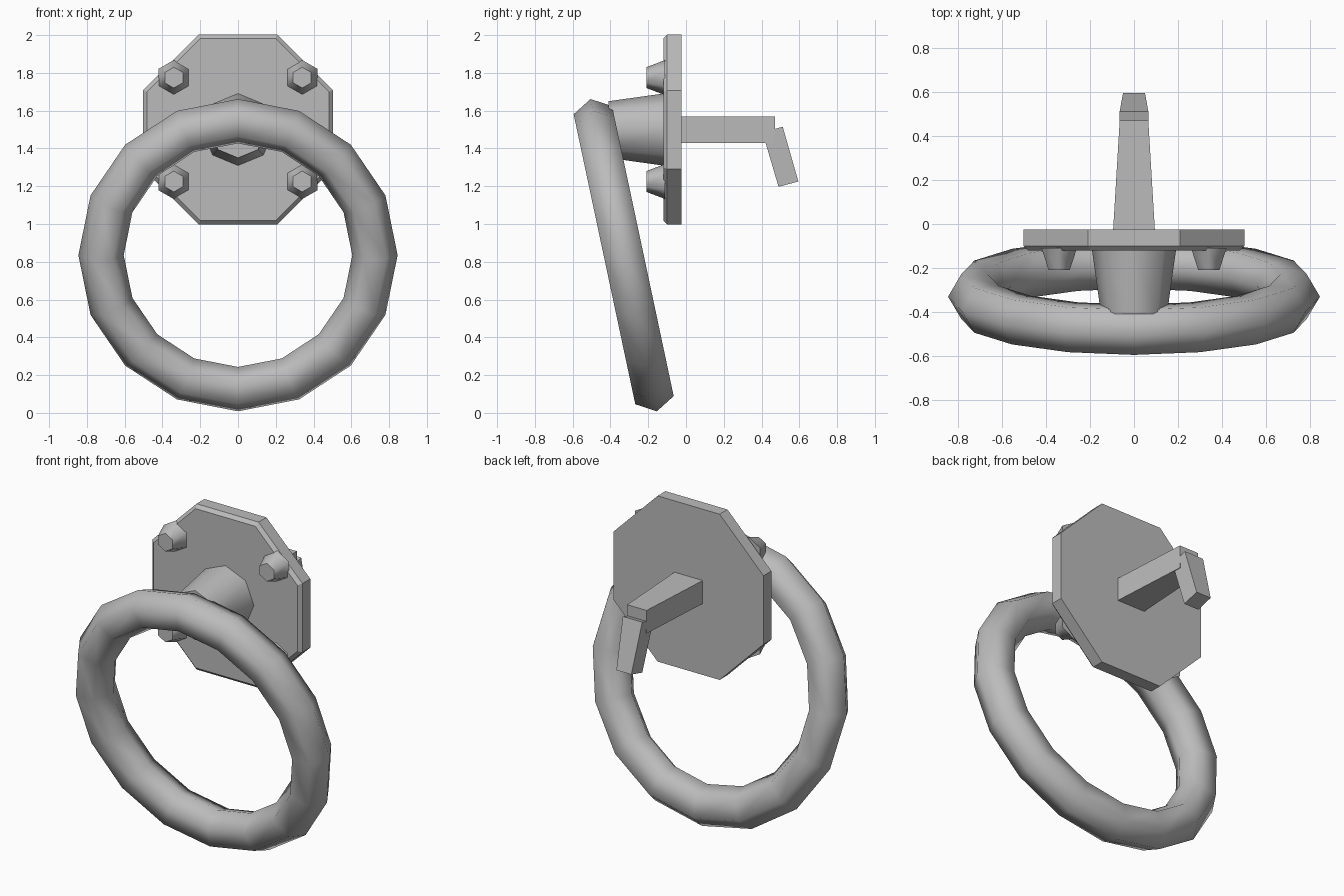
import bpy, bmesh
from math import sin, cos, pi, radians

cube = bpy.data.objects.get("Cube")
if cube:
    bpy.data.objects.remove(cube, do_unlink=True)

iron = bpy.data.materials.new("grey iron")
iron.use_nodes = True
GREY = (0.5, 0.5, 0.5, 1)
iron.diffuse_color = GREY
iron.node_tree.nodes["Principled BSDF"].inputs["Base Color"].default_value = GREY


def finish(obj, smooth_angle):
    obj.data.materials.append(iron)
    if smooth_angle:
        bpy.ops.object.select_all(action='DESELECT')
        obj.select_set(True)
        bpy.context.view_layer.objects.active = obj
        bpy.ops.object.shade_smooth_by_angle(angle=radians(smooth_angle))


def loft(name, loops, smooth_angle=0):
    """Closed solid skinned through loops of points, capped at both ends."""
    bm = bmesh.new()
    rings = [[bm.verts.new(p) for p in loop] for loop in loops]
    n = len(rings[0])
    for a, b in zip(rings, rings[1:]):
        for i in range(n):
            j = (i + 1) % n
            bm.faces.new((a[i], a[j], b[j], b[i]))
    bm.faces.new(rings[0])
    bm.faces.new(rings[-1])
    bmesh.ops.recalc_face_normals(bm, faces=bm.faces)
    mesh = bpy.data.meshes.new(name)
    bm.to_mesh(mesh)
    bm.free()
    obj = bpy.data.objects.new(name, mesh)
    bpy.context.collection.objects.link(obj)
    finish(obj, smooth_angle)


def polygon(sides, radius, x, y, z, turn=0.0):
    """Regular polygon facing the front, first corner pointing up."""
    return [(x + radius * sin(turn + 2 * pi * i / sides), y,
             z + radius * cos(turn + 2 * pi * i / sides)) for i in range(sides)]


def bar_end(half_width, p, q):
    """Rectangle across x between two (y, z) points."""
    return [(-half_width, *p), (half_width, *p), (half_width, *q), (-half_width, *q)]


# Octagonal wall plate with chamfered front rim
MID = 1.5
corner = 1 / cos(pi / 8)
loft("wall_plate", [polygon(8, flat * corner, 0, y, MID, pi / 8)
                    for y, flat in ((-0.025, 0.502), (-0.1, 0.502), (-0.12, 0.482))])

# Tapered boss carrying the ring
loft("ring_boss", [polygon(8, r, 0, y, MID)
                   for y, r in ((-0.11, 0.192), (-0.41, 0.15))], 65)

# Four tapered hexagonal bolts
for side, sx in (("left", 1), ("right", -1)):
    for level, sz in (("upper", 1), ("lower", -1)):
        loft(f"{level}_{side}_bolt",
             [polygon(6, r, 0.34 * sx, y, MID + 0.275 * sz)
              for y, r in ((-0.11, 0.093), (-0.21, 0.055))], 65)

# Tapered shank behind the plate
loft("wall_shank", [bar_end(0.095, (-0.03, 1.43), (-0.03, 1.57)),
                    bar_end(0.065, (0.47, 1.43), (0.47, 1.57))])

# Bent tip of the shank
loft("bent_tip", [bar_end(0.065, (0.405, 1.485), (0.512, 1.515)),
                  bar_end(0.05, (0.49, 1.197), (0.595, 1.225))])

# Hanging pull ring, leaning out at the top
bpy.ops.mesh.primitive_torus_add(major_segments=16, minor_segments=6,
                                 major_radius=0.725, minor_radius=0.12,
                                 location=(0, -0.33, 0.835),
                                 rotation=(radians(102), 0, 0))
ring = bpy.context.object
ring.name = "pull_ring"
finish(ring, 80)
